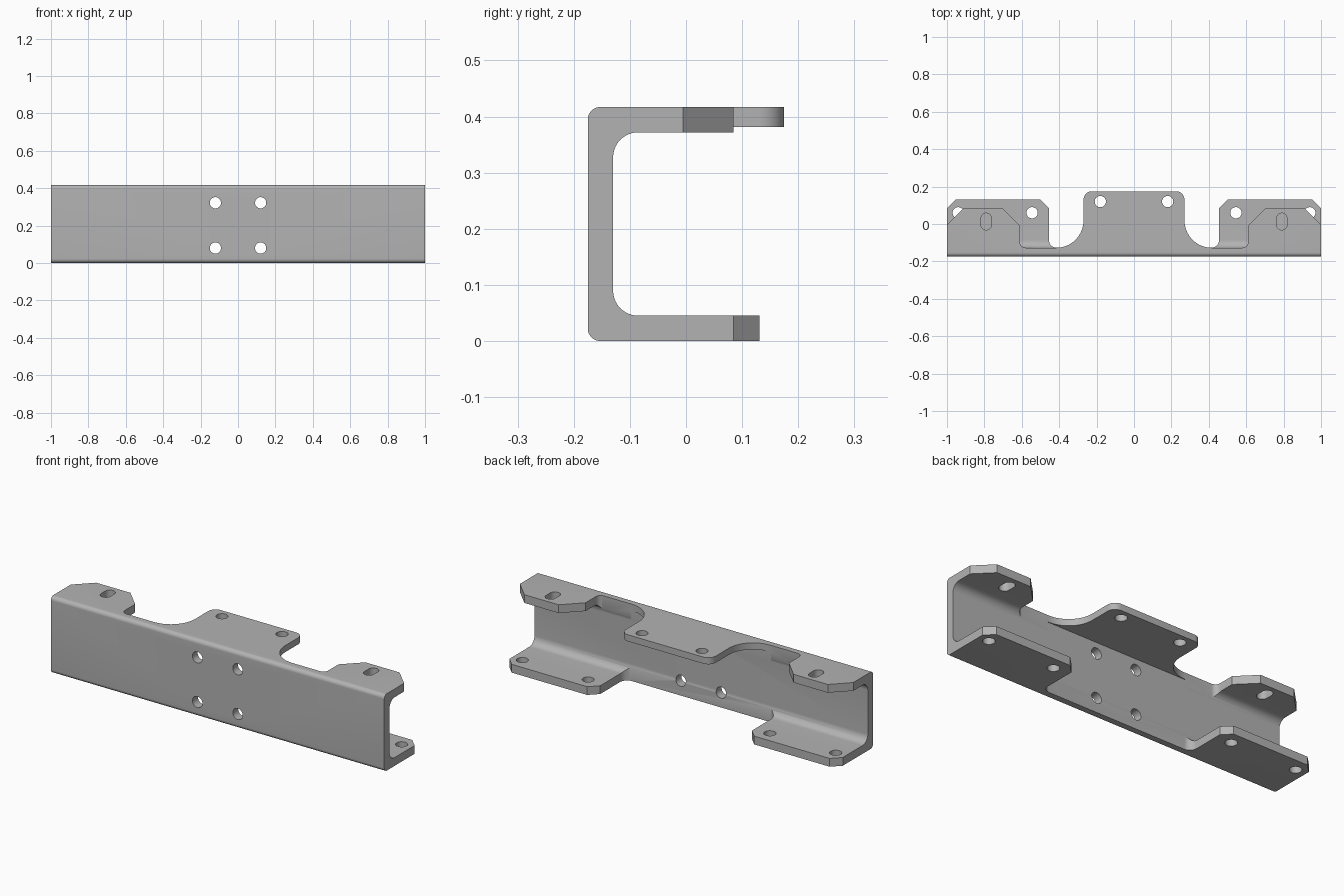
import bpy, bmesh
from math import pi, tan
from mathutils import Vector, Matrix

if "Cube" in bpy.data.objects:
    bpy.data.objects.remove(bpy.data.objects["Cube"])

HEIGHT, WALL, FRONT, BACK = 0.417, 0.045, -0.175, 0.175
WEB = FRONT + WALL          # inner face of the upright web
RELIEF = WEB + 0.003        # depth of the flange cut-outs

steel = bpy.data.materials.new("steel grey")
steel.use_nodes = True
steel.diffuse_color = (0.45, 0.45, 0.45, 1)
steel.node_tree.nodes["Principled BSDF"].inputs["Base Color"].default_value = (0.45, 0.45, 0.45, 1)


def rounded(corners, steps=10):
    """Outline from (x, y, radius) corners, with an arc at each radius."""
    out = []
    for i, (x, y, r) in enumerate(corners):
        p = Vector((x, y))
        if not r:
            out.append(p)
            continue
        a = (Vector(corners[i - 1][:2]) - p).normalized()
        b = (Vector(corners[(i + 1) % len(corners)][:2]) - p).normalized()
        half = a.angle(b) / 2
        reach = r / tan(half)
        centre = p + (a + b).normalized() * (reach ** 2 + r ** 2) ** 0.5
        start, end = p + a * reach - centre, p + b * reach - centre
        sweep = start.angle_signed(end)
        for k in range(steps + 1):
            out.append(centre + Matrix.Rotation(-sweep * k / steps, 2) @ start)
    return out


def prism(name, outline, low, high, axis="z"):
    """Extrude an outline along z, or a (y, z) outline along x, or (x, z) along y."""
    place = {"z": lambda p, h: (p.x, p.y, h),
             "x": lambda p, h: (h, p.x, p.y),
             "y": lambda p, h: (p.x, h, p.y)}[axis]
    bm = bmesh.new()
    face = bm.faces.new([bm.verts.new(place(p, low)) for p in outline])
    top = bmesh.ops.extrude_face_region(bm, geom=[face])["geom"]
    shift = Vector(place(Vector((0, 0)), high - low))
    bmesh.ops.translate(bm, vec=shift, verts=[v for v in top if isinstance(v, bmesh.types.BMVert)])
    bmesh.ops.recalc_face_normals(bm, faces=bm.faces)
    mesh = bpy.data.meshes.new(name)
    bm.to_mesh(mesh)
    bm.free()
    obj = bpy.data.objects.new(name, mesh)
    bpy.context.collection.objects.link(obj)
    return obj


def mirrored(half):
    return half + [(-x, y, r) for x, y, r in reversed(half)]


def slot(x, y, radius=0.03, half_length=0.03):
    """Round hole, or a slot when half_length exceeds the radius."""
    l, r = half_length, radius * 0.999
    return rounded([(x + radius, y + l, r), (x - radius, y + l, r),
                    (x - radius, y - l, r), (x + radius, y - l, r)], 8)


# C-shaped channel
section = [(BACK + 0.02, 0, 0), (BACK + 0.02, WALL, 0), (WEB, WALL, 0.045),
           (WEB, HEIGHT - WALL, 0.045), (BACK + 0.02, HEIGHT - WALL, 0),
           (BACK + 0.02, HEIGHT, 0), (FRONT, HEIGHT, 0.022), (FRONT, 0, 0.022)]
bracket = prism("mounting_bracket", rounded(section), -1, 1, "x")
bracket.data.materials.append(steel)

# Upper flange outline: centre tab, curved reliefs and chamfered end ears
upper = [(0.27, BACK, 0.045), (0.27, RELIEF, 0.145), (0.61, RELIEF, 0.03),
         (0.61, -0.01, 0), (0.705, 0.085, 0), (0.91, 0.085, 0),
         (1.0, -0.005, 0), (1.1, -0.105, 0), (1.1, 0.4, 0)]
cutters = [prism("upper_trim", rounded(mirrored(upper)), 0.21, 0.6)]

# Lower flange outline: open middle and two chamfered feet
lower = [(0.455, RELIEF, 0.042), (0.455, 0.085, 0), (0.501, 0.131, 0),
         (0.954, 0.131, 0), (1.0, 0.085, 0), (1.1, -0.015, 0), (1.1, 0.4, 0)]
cutters.append(prism("lower_trim", rounded(mirrored(lower)), -0.1, 0.2))

# Thinner centre tab with a square inner corner
cutters.append(prism("tab_underside", rounded(mirrored([(0.42, WEB + 0.0002, 0), (0.42, 0.4, 0)])),
                     0.25, 0.381))

# Bolt holes and adjustment slots
for side in (-1, 1):
    cutters.append(prism("tab_hole", slot(side * 0.18, 0.12), 0.3, 0.5))
    cutters.append(prism("ear_slot", slot(side * 0.79, 0.013, 0.028, 0.045), 0.3, 0.5))
    for x in (0.545, 0.94):
        cutters.append(prism("foot_hole", slot(side * x, 0.06), -0.1, 0.1))
    for z in (0.08, 0.322):
        cutters.append(prism("web_hole", slot(side * 0.121, z), -0.3, 0, "y"))

bpy.ops.object.select_all(action="DESELECT")
bpy.context.view_layer.objects.active = bracket
bracket.select_set(True)
for cutter in cutters:
    cutter.hide_render = True
    cut = bracket.modifiers.new(cutter.name, "BOOLEAN")
    cut.operation, cut.solver, cut.object = "DIFFERENCE", "EXACT", cutter
    bpy.ops.object.modifier_apply(modifier=cut.name)
    bpy.data.objects.remove(cutter)

bpy.ops.object.shade_smooth_by_angle(angle=pi / 6)
